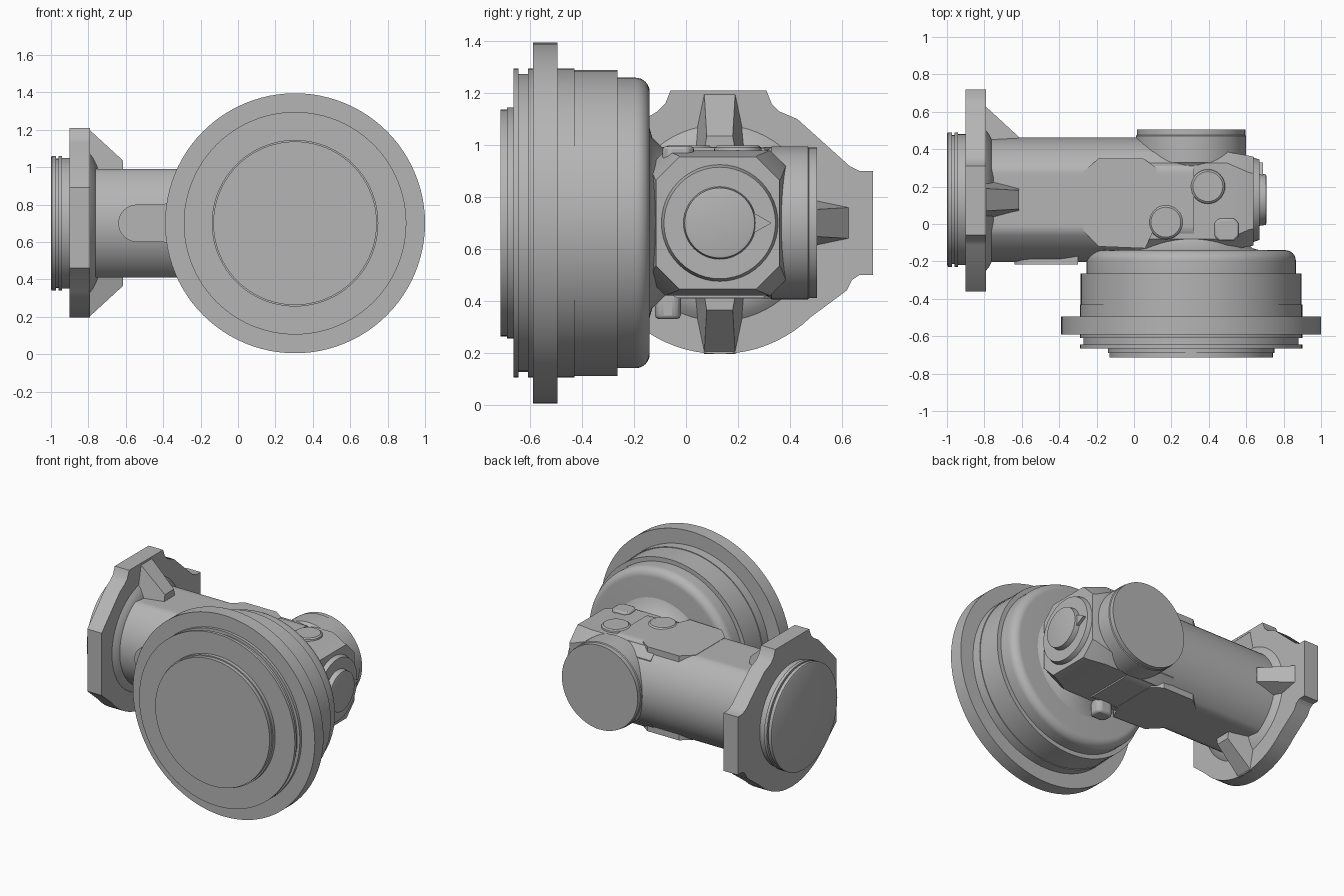
import bpy, bmesh
from math import sin, cos, pi, radians
from mathutils import Vector

cube = bpy.data.objects.get("Cube")
if cube:
    bpy.data.objects.remove(cube, do_unlink=True)

grey = bpy.data.materials.new("cast_metal_grey")
grey.use_nodes = True
grey.diffuse_color = (0.46, 0.46, 0.46, 1)
grey.node_tree.nodes["Principled BSDF"].inputs["Base Color"].default_value = grey.diffuse_color

TUBE_Y, MID_Z, DRUM_X = 0.13, 0.70, 0.305


def loft(name, rings, bevel=0):
    """Closed skin through rings that have equal point counts."""
    bm = bmesh.new()
    loops = [[bm.verts.new(p) for p in ring] for ring in rings]
    n = len(loops[0])
    for a, b in zip(loops, loops[1:]):
        for i in range(n):
            j = (i + 1) % n
            bm.faces.new((a[i], a[j], b[j], b[i]))
    bm.faces.new(loops[0])
    bm.faces.new(loops[-1])
    bmesh.ops.recalc_face_normals(bm, faces=bm.faces)
    mesh = bpy.data.meshes.new(name)
    bm.to_mesh(mesh)
    bm.free()
    obj = bpy.data.objects.new(name, mesh)
    bpy.context.collection.objects.link(obj)
    mesh.materials.append(grey)
    if bevel:
        mod = obj.modifiers.new("soft_edges", 'BEVEL')
        mod.width, mod.segments = bevel, 2
    bpy.ops.object.select_all(action='DESELECT')
    obj.select_set(True)
    bpy.context.view_layer.objects.active = obj
    bpy.ops.object.shade_smooth_by_angle(angle=radians(32))
    return obj


def place(axis, t, u, v):
    return Vector({"x": (t, u, v), "y": (u, t, v), "z": (u, v, t)}[axis])


def lathe(name, axis, centre, profile, sides=64):
    """Turn (position, radius) pairs about an axis."""
    turn = [2 * pi * i / sides for i in range(sides)]
    return loft(name, [[place(axis, t, centre[0] + r * cos(a), centre[1] + r * sin(a))
                        for a in turn] for t, r in profile])


def prism(name, axis, start, end, outline, bevel=0):
    return loft(name, [[place(axis, t, u, v) for u, v in outline]
                       for t in (start, end)], bevel)


def chamfered(u0, u1, v0, v1, c):
    return [(u0 + c, v0), (u1 - c, v0), (u1, v0 + c), (u1, v1 - c),
            (u1 - c, v1), (u0 + c, v1), (u0, v1 - c), (u0, v0 + c)]


# Large stepped drum facing the front
lathe("drum", "y", (DRUM_X, MID_Z), [
    (-0.715, 0.437), (-0.69, 0.437), (-0.69, 0.445), (-0.665, 0.445),
    (-0.665, 0.595), (-0.645, 0.595), (-0.645, 0.575), (-0.61, 0.575),
    (-0.61, 0.595), (-0.59, 0.595), (-0.59, 0.695), (-0.495, 0.695),
    (-0.495, 0.595), (-0.43, 0.595), (-0.43, 0.59), (-0.265, 0.59),
    (-0.265, 0.50), (-0.255, 0.50)], 96)
back_edge = [(-0.195 + 0.055 * sin(a), 0.505 + 0.055 * cos(a))
             for a in [pi / 2 * i / 8 for i in range(9)]]
lathe("drum_back", "y", (DRUM_X, MID_Z), [(-0.27, 0.56)] + back_edge, 96)
lathe("drum_neck", "y", (DRUM_X, MID_Z), [(-0.15, 0.40), (-0.13, 0.33), (-0.08, 0.28)])

# Long tube, flattened above and below
tube_ring = [(0.333 * cos(a), max(-0.29, min(0.29, 0.333 * sin(a))))
             for a in [2 * pi * i / 72 for i in range(72)]]
prism("tube", "x", -0.80, 0.32, [(TUBE_Y + u, MID_Z + v) for u, v in tube_ring])
lathe("tube_collar", "x", (TUBE_Y, MID_Z),
      [(-0.80, 0.39), (-0.775, 0.36), (-0.75, 0.31)])

# Eared mounting flange
bottom_arc = [(TUBE_Y + 0.505 * cos(a), MID_Z + 0.505 * sin(a))
              for a in [radians(222 + 92 * i / 20) for i in range(21)]]
prism("mounting_flange", "x", -0.90, -0.79, bottom_arc + [
    (0.62, 0.44), (0.64, 0.48), (0.67, 0.50), (0.72, 0.50), (0.72, 0.90),
    (0.67, 0.90), (0.63, 0.92), (0.43, 1.10), (0.36, 1.13), (0.33, 1.16),
    (0.31, 1.21), (-0.06, 1.21), (-0.08, 1.16), (-0.11, 1.13), (-0.16, 1.10),
    (-0.36, 0.89), (-0.36, 0.46)])
lathe("tube_end_cap", "x", (TUBE_Y, MID_Z), [
    (-1.0, 0.35), (-0.995, 0.36), (-0.972, 0.36), (-0.972, 0.345), (-0.96, 0.345),
    (-0.96, 0.36), (-0.94, 0.36), (-0.94, 0.35), (-0.89, 0.35)])

# Tapered gussets behind the flange
for label, out in (("upper", (0, 1)), ("lower", (0, -1)), ("rear", (1, 0))):
    rings = []
    for x, top, wide, narrow in ((-0.80, 0.505, 0.12, 0.06), (-0.615, 0.335, 0.07, 0.05)):
        rings.append([Vector((x, TUBE_Y + out[0] * r + out[1] * s,
                              MID_Z + out[1] * r + out[0] * s))
                      for r, s in ((0.22, -wide), (0.22, wide), (top, narrow), (top, -narrow))])
    loft(label + "_gusset", rings)

# Rounded pad on the front of the tube
pad = [(-0.54 + 0.10 * cos(a), MID_Z + 0.10 * sin(a))
       for a in [pi / 2 + pi * i / 16 for i in range(17)]]
prism("front_pad", "y", -0.217, -0.10, pad + [(-0.40, 0.60), (-0.30, 0.56),
                                             (-0.30, 0.84), (-0.40, 0.80)])

# Flat pads and bosses, above and below the gear housing
for label, side in (("upper", 1), ("lower", -1)):
    prism(label + "_pad", "z", MID_Z + side * 0.15, MID_Z + side * 0.292,
          [(-0.27, -0.04), (-0.19, -0.12), (0.06, -0.13), (0.12, 0.0),
           (0.12, 0.30), (0.05, 0.35), (-0.19, 0.35), (-0.27, 0.28)])
for label, x, y in (("rear", 0.395, 0.20), ("front", 0.17, 0.01)):
    lathe(label + "_round_boss", "z", (x, y),
          [(0.90, 0.10), (0.965, 0.095), (0.99, 0.09), (0.998, 0.08)], 32)
prism("square_boss", "z", 0.90, 0.995, chamfered(0.43, 0.56, -0.09, 0.03, 0.025), 0.01)
prism("lower_boss", "z", 0.33, 0.45, chamfered(0.15, 0.27, -0.12, -0.02, 0.02), 0.015)

# Gear housing with chamfered corners
loft("gear_housing", [
    [Vector((x, u, v)) for u, v in chamfered(-0.14 + s, 0.385 - s, 0.42 + s, 0.98 - s, c)]
    for x, s, c in ((0.0, 0, 0.06), (0.50, 0, 0.06), (0.615, 0.02, 0.09), (0.64, 0.025, 0.09))])

# Rear cylinder with its flat cover
lathe("rear_cylinder", "y", (DRUM_X, MID_Z), [
    (-0.05, 0.25), (0.25, 0.25), (0.32, 0.285), (0.33, 0.295), (0.47, 0.295),
    (0.475, 0.29), (0.505, 0.29)])

# Round side cover
lathe("side_cover", "x", (TUBE_Y, MID_Z), [
    (0.55, 0.235), (0.64, 0.225), (0.67, 0.215), (0.67, 0.14), (0.705, 0.135),
    (0.708, 0.125)], 48)
prism("side_cover_pointer", "x", 0.62, 0.69, [(0.25, 0.655), (0.33, 0.70), (0.25, 0.745)])
